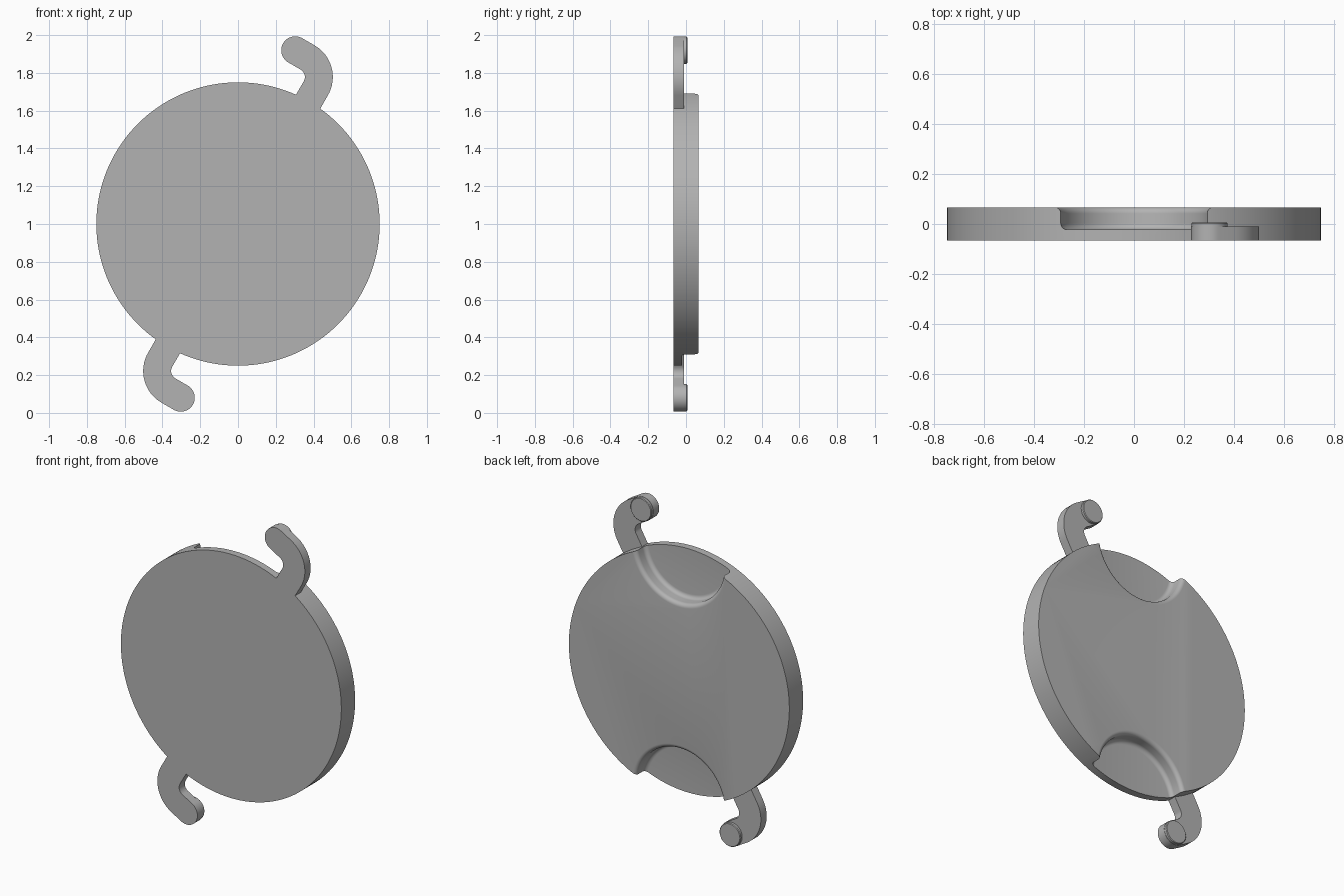
import bpy, bmesh
from math import sin, cos, pi, radians
from mathutils import Matrix, Vector

default = bpy.data.objects.get("Cube")
if default:
    bpy.data.objects.remove(default, do_unlink=True)

HALF = 0.067        # half thickness of the disc
RADIUS = 0.75
ARM_BACK = -0.011   # back of the hook arms

grey = bpy.data.materials.new("plain_grey")
grey.use_nodes = True
colour = (0.45, 0.45, 0.45, 1)
grey.diffuse_color = colour
grey.node_tree.nodes["Principled BSDF"].inputs["Base Color"].default_value = colour


def finish(name, bm):
    bmesh.ops.recalc_face_normals(bm, faces=bm.faces)
    mesh = bpy.data.meshes.new(name)
    bm.to_mesh(mesh)
    bm.free()
    mesh.materials.append(grey)
    obj = bpy.data.objects.new(name, mesh)
    bpy.context.collection.objects.link(obj)
    return obj


def arc(cx, cy, r, start, end, steps):
    angles = [radians(start + (end - start) * i / steps) for i in range(steps + 1)]
    return [(cx + r * cos(a), cy + r * sin(a)) for a in angles]


def prism(name, outline, y0, y1):
    """Extrude an (x, z) outline along y."""
    bm = bmesh.new()
    face = bm.faces.new([bm.verts.new((x, y0, z)) for x, z in outline])
    new = bmesh.ops.extrude_face_region(bm, geom=[face])["geom"]
    verts = [v for v in new if isinstance(v, bmesh.types.BMVert)]
    bmesh.ops.translate(bm, verts=verts, vec=(0, y1 - y0, 0))
    return finish(name, bm)


def lathe(name, profile, centre, steps):
    """Revolve an (r, y) profile around a y-parallel axis."""
    bm = bmesh.new()
    verts = [bm.verts.new((r, y, 0)) for r, y in profile]
    edges = [bm.edges.new(pair) for pair in zip(verts, verts[1:])]
    bmesh.ops.spin(bm, geom=verts + edges, cent=(0, 0, 0), axis=(0, 1, 0),
                   angle=2 * pi, steps=steps)
    bmesh.ops.remove_doubles(bm, verts=bm.verts, dist=1e-5)
    bmesh.ops.translate(bm, verts=bm.verts, vec=centre)
    return finish(name, bm)


def combine(target, tool, operation):
    mod = target.modifiers.new(operation.lower(), "BOOLEAN")
    mod.operation, mod.solver, mod.object = operation, "EXACT", tool
    bpy.context.view_layer.objects.active = target
    bpy.ops.object.modifier_apply(modifier=mod.name)
    bpy.data.objects.remove(tool, do_unlink=True)


# Round plate, modelled around the origin
plate = prism("round_plate", arc(0, 0, RADIUS, 0, 360, 144)[:-1], -HALF, HALF)

# Hook outline: tail in the plate, quarter bend, rounded tip
bend = Vector((0.308, 0.778))
middle, half_width = 0.12, 0.074
tail = Vector((-0.5, -0.866)) * 0.1
tip = bend + Vector((0.5, 0.866)) * middle + Vector((-0.866, 0.5)) * 0.075
outer = arc(*bend, middle + half_width, -30, 60, 16)
inner = arc(*bend, middle - half_width, 60, -30, 12)
cap = arc(*tip, half_width, 60, 240, 24)
start, stop = Vector(outer[0]) + tail, Vector(inner[-1]) + tail
hook_outline = [tuple(start)] + outer + cap + inner + [tuple(stop)]

# Scalloped pocket: rounded floor corner, straight wall, rounded lip
FLOOR, WALL, FILLET = -0.022, 0.3, 0.025
pocket = [(0, FLOOR)]
pocket += arc(WALL - FILLET, FLOOR + FILLET, FILLET, -90, 0, 6)
pocket += arc(WALL + FILLET, HALF - FILLET, FILLET, 180, 90, 6)
pocket += [(WALL + FILLET, HALF + 0.05), (0, HALF + 0.05)]

# Round contact pad on the hook tip
pad = [(0, -0.03)] + [(0.072, -0.03), (0.072, 0.003), (0.068, 0.007), (0, 0.007)]

# Two opposite pockets and hooks, half a turn apart
for turn in (0, pi):
    spin = Matrix.Rotation(turn, 4, "Y")
    cutter = lathe("pocket_cutter", pocket, (0, 0, RADIUS), 96)
    hook = prism("hook", hook_outline, -HALF, ARM_BACK)
    button = lathe("tip_pad", pad, (tip.x, 0, tip.y), 40)
    for part in (cutter, hook, button):
        part.data.transform(spin)
    combine(plate, cutter, "DIFFERENCE")
    combine(hook, button, "UNION")
    combine(plate, hook, "UNION")

plate.data.transform(Matrix.Translation((0, 0, 1)))
bpy.ops.object.select_all(action="DESELECT")
plate.select_set(True)
bpy.context.view_layer.objects.active = plate
bpy.ops.object.shade_smooth_by_angle(angle=radians(30))
